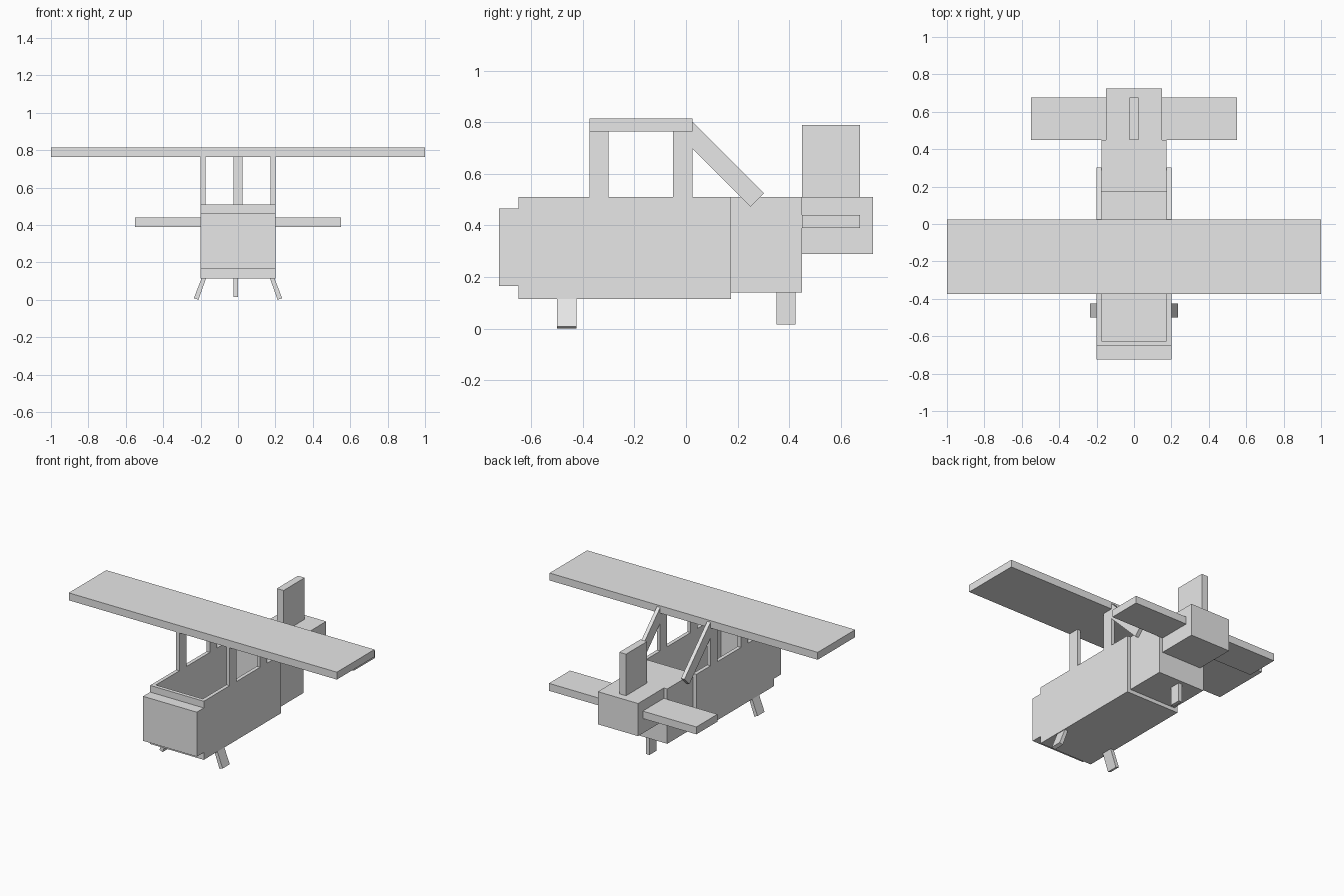
import bpy
import bmesh

cube = bpy.data.objects.get("Cube")
if cube:
    bpy.data.objects.remove(cube, do_unlink=True)

grey = bpy.data.materials.new("plain_grey")
grey.use_nodes = True
GREY = (0.8, 0.8, 0.8, 1)
grey.diffuse_color = GREY
grey.node_tree.nodes["Principled BSDF"].inputs["Base Color"].default_value = GREY


def prism(name, outline, axis, lo, hi, mirror=False):
    """Extrude a flat outline along x or y, optionally mirrored across x."""
    bm = bmesh.new()

    def place(p, d):
        return (d, p[0], p[1]) if axis == "x" else (p[0], d, p[1])

    face = bm.faces.new([bm.verts.new(place(p, lo)) for p in outline])
    out = bmesh.ops.extrude_face_region(bm, geom=[face])
    shift = (hi - lo, 0, 0) if axis == "x" else (0, hi - lo, 0)
    verts = [g for g in out["geom"] if isinstance(g, bmesh.types.BMVert)]
    bmesh.ops.translate(bm, verts=verts, vec=shift)
    bmesh.ops.recalc_face_normals(bm, faces=bm.faces)
    mesh = bpy.data.meshes.new(name)
    bm.to_mesh(mesh)
    bm.free()
    mesh.materials.append(grey)
    obj = bpy.data.objects.new(name, mesh)
    bpy.context.collection.objects.link(obj)
    if mirror:
        obj.modifiers.new("mirror", "MIRROR")
    return obj


def box(name, x, y, z, mirror=False):
    outline = [(y[0], z[0]), (y[1], z[0]), (y[1], z[1]), (y[0], z[1])]
    return prism(name, outline, "x", x[0], x[1], mirror)


# Open cockpit tub: floor, side walls and front wall
TUB = (-0.65, 0.175)
W, IN = 0.2, 0.175
box("cockpit_floor", (-W, W), TUB, (0.115, 0.14))
box("cockpit_side_walls", (IN, W), TUB, (0.14, 0.51), True)
box("cockpit_front_wall", (-IN, IN), (-0.65, -0.625), (0.14, 0.51))
box("nose", (-W, W), (-0.725, -0.65), (0.165, 0.465))

# Rear fuselage and tail
box("rear_fuselage", (-IN, IN), (0.175, 0.45), (0.14, 0.51))
box("tail_block", (-0.15, 0.15), (0.45, 0.725), (0.29, 0.51))
box("tail_fin", (-0.025, 0.025), (0.45, 0.675), (0.51, 0.79))
box("tailplane", (0.15, 0.55), (0.45, 0.675), (0.39, 0.44), True)

# Wing with its posts and sloping braces
box("wing", (-1, 1), (-0.375, 0.025), (0.765, 0.815))
for name, y in (("front_wing_post", -0.375), ("rear_wing_post", -0.05)):
    box(name, (IN, W), (y, y + 0.075), (0.51, 0.765), True)
brace = [(0.023, 0.805), (0.303, 0.525), (0.25, 0.472), (0.023, 0.699)]
prism("wing_brace", brace, "x", IN, W, True)

# Splayed front legs and straight rear leg
leg = [(0.17, 0.117), (0.194, 0.117), (0.236, 0.009), (0.212, 0)]
prism("front_leg", leg, "y", -0.5, -0.425, True)
box("rear_leg", (-0.025, 0), (0.35, 0.425), (0.015, 0.14))
